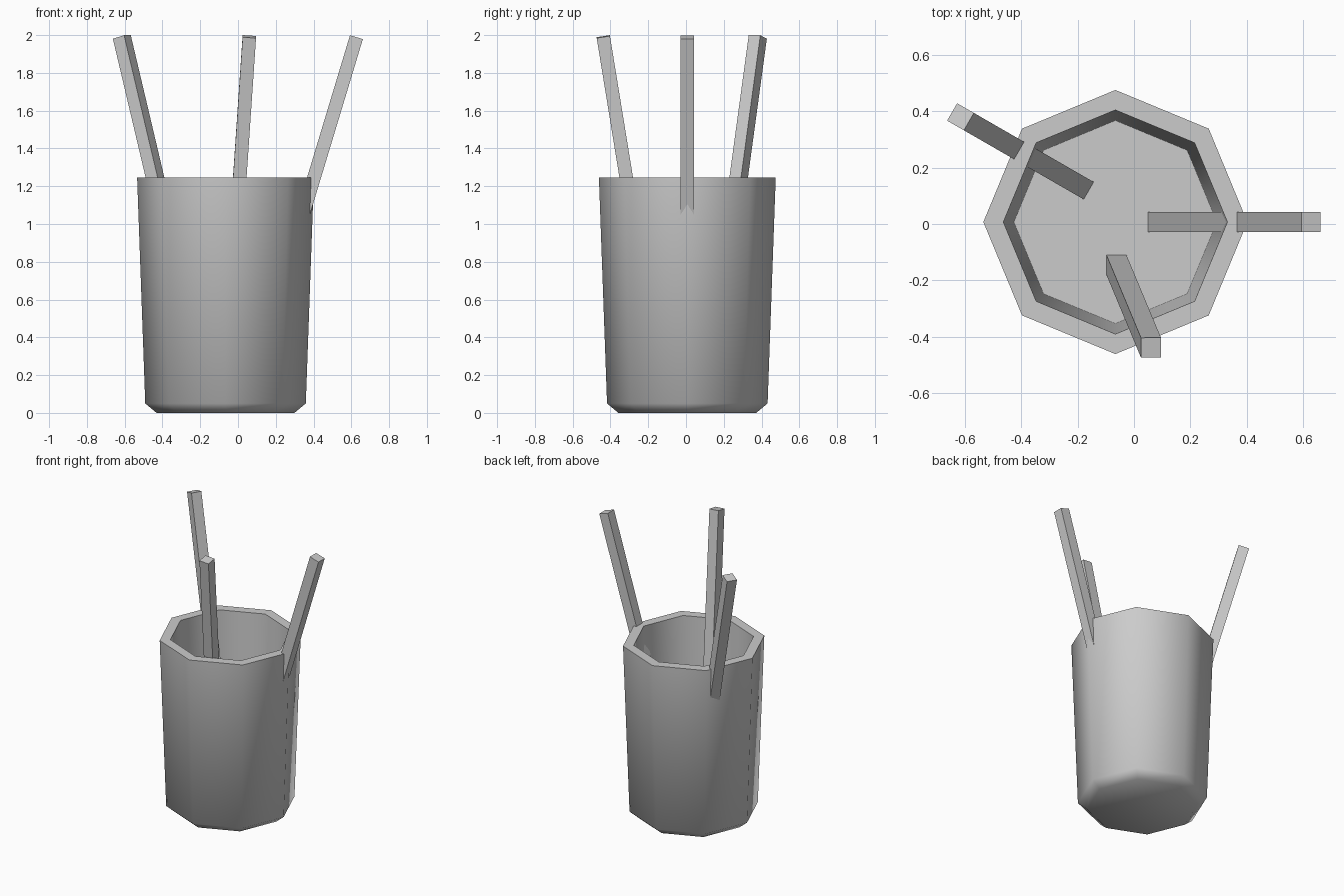
import bpy, bmesh, math
from mathutils import Vector, Matrix

if "Cube" in bpy.data.objects:
    bpy.data.objects.remove(bpy.data.objects["Cube"], do_unlink=True)

grey = bpy.data.materials.new("light_grey")
grey.use_nodes = True
colour = (0.6, 0.6, 0.6, 1)
grey.diffuse_color = colour
grey.node_tree.nodes["Principled BSDF"].inputs["Base Color"].default_value = colour


def finish(name, bm, smooth=None):
    bmesh.ops.recalc_face_normals(bm, faces=bm.faces)
    mesh = bpy.data.meshes.new(name)
    bm.to_mesh(mesh)
    bm.free()
    mesh.materials.append(grey)
    obj = bpy.data.objects.new(name, mesh)
    bpy.context.collection.objects.link(obj)
    if smooth:
        bpy.ops.object.select_all(action='DESELECT')
        obj.select_set(True)
        bpy.context.view_layer.objects.active = obj
        bpy.ops.object.shade_smooth_by_angle(angle=math.radians(smooth))
    return obj


# Eight-sided cup: (radius, height) from underside, over the rim, to inner floor
SIDES = 8
profile = [(0.365, 0), (0.425, 0.05), (0.468, 1.245), (0.397, 1.245), (0.36, 0.2)]
bm = bmesh.new()
rings = []
for r, z in profile:
    angles = [math.tau * i / SIDES for i in range(SIDES)]
    rings.append([bm.verts.new((r * math.cos(a), r * math.sin(a), z)) for a in angles])
for low, high in zip(rings, rings[1:]):
    for i in range(SIDES):
        j = (i + 1) % SIDES
        bm.faces.new((low[i], low[j], high[j], high[i]))
bm.faces.new(rings[0])
bm.faces.new(rings[-1])
cup = finish("cup", bm, 60)
cup.location = (-0.066, 0.007, 0)


# Square sticks leaning outward against the rim
def stick(name, top, lean, yaw, width=0.071):
    top = Vector(top)
    axis = Vector((lean[0], lean[1], 1))
    length = axis.length * (top.z - 0.19)
    axis.normalize()
    side = Vector((math.cos(yaw), math.sin(yaw), 0))
    across = axis.cross(side).normalized()
    side = across.cross(axis)
    turn = Matrix((side, across, axis)).transposed().to_4x4()
    bm = bmesh.new()
    bmesh.ops.create_cube(bm, size=1)
    bmesh.ops.scale(bm, vec=(width, width, length), verts=bm.verts)
    bmesh.ops.translate(bm, vec=(0, 0, -length / 2), verts=bm.verts)
    bmesh.ops.transform(bm, matrix=Matrix.Translation(top) @ turn, verts=bm.verts)
    return finish(name, bm)


stick("left_stick", (0.627, 0.007, 1.989), (0.302, 0), 0)
stick("front_stick", (0.06, -0.438, 1.992), (0.068, -0.163), 0)
stick("back_right_stick", (-0.615, 0.38, 1.99), (-0.236, 0.136), -math.pi / 6)
